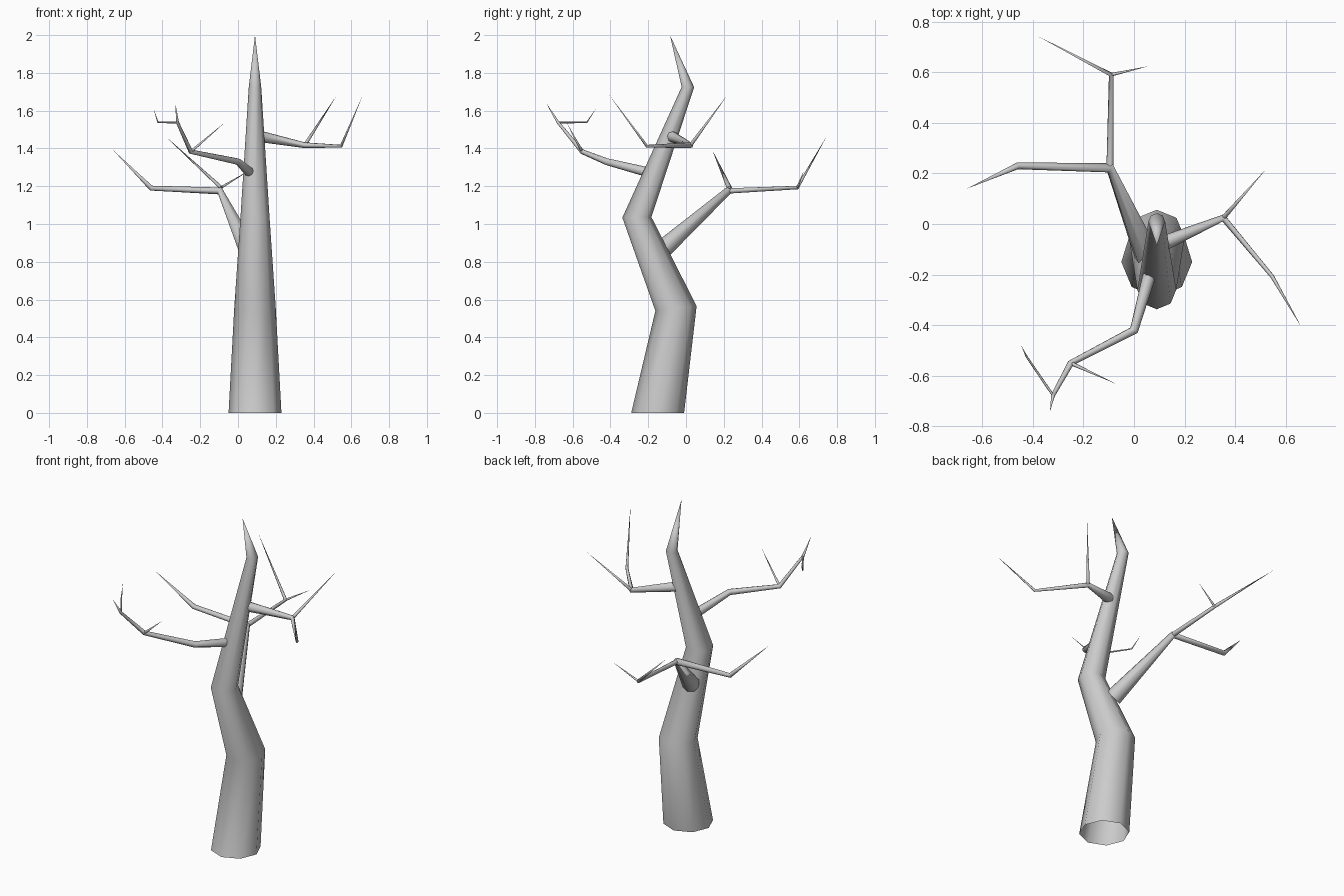
import bpy, bmesh, math
from mathutils import Vector

if "Cube" in bpy.data.objects:
    bpy.data.objects.remove(bpy.data.objects["Cube"])

SIDES = 8


def limb(name, points, start_normal=None):
    """Tapered open-based tube through (x, y, z, radius) points, ending in a point."""
    pos = [Vector(p[:3]) for p in points]
    dirs = [(b - a).normalized() for a, b in zip(pos, pos[1:])]
    bm = bmesh.new()
    rings = []
    u = Vector((1, 0, 0)) if abs(dirs[0].x) < 0.8 else Vector((0, 0, 1))
    for i in range(len(pos) - 1):
        if i == 0:
            n = Vector(start_normal) if start_normal else dirs[0]
        else:
            n = (dirs[i - 1] + dirs[i]).normalized()
        u = (u - n * u.dot(n)).normalized()
        v = n.cross(u)
        r = points[i][3]
        ring = []
        for k in range(SIDES):
            a = 2 * math.pi * k / SIDES
            ring.append(bm.verts.new(pos[i] + r * (u * math.cos(a) + v * math.sin(a))))
        rings.append(ring)
    for lo, hi in zip(rings, rings[1:]):
        for k in range(SIDES):
            j = (k + 1) % SIDES
            bm.faces.new((lo[k], lo[j], hi[j], hi[k]))
    tip = bm.verts.new(pos[-1])
    for k in range(SIDES):
        bm.faces.new((rings[-1][k], rings[-1][(k + 1) % SIDES], tip))
    for f in bm.faces:
        f.smooth = True
    mesh = bpy.data.meshes.new(name)
    bm.to_mesh(mesh)
    bm.free()
    obj = bpy.data.objects.new(name, mesh)
    bpy.context.collection.objects.link(obj)
    return obj


# Crooked trunk, open at the bottom
limb("trunk", [(0.09, -0.15, 0, 0.14), (0.09, -0.053, 0.553, 0.11),
               (0.09, -0.26, 1.035, 0.077), (0.09, 0.01, 1.725, 0.033),
               (0.09, -0.085, 2.0, 0)], start_normal=(0, 0, 1))

# Back branch: forks into a left limb and a rear limb
limb("back_branch", [(0.05, -0.12, 0.87, 0.05), (-0.095, 0.222, 1.175, 0.02),
                     (-0.46, 0.23, 1.19, 0.014), (-0.66, 0.14, 1.39, 0)])
limb("back_branch_fork", [(-0.095, 0.222, 1.175, 0.014), (-0.09, 0.59, 1.193, 0.01),
                          (-0.385, 0.745, 1.465, 0)])
limb("back_twig", [(-0.09, 0.59, 1.193, 0.007), (0.055, 0.623, 1.28, 0)])

# Front branch with its twigs
limb("front_branch", [(0.06, -0.205, 1.275, 0.026), (0.0, -0.42, 1.33, 0.018),
                      (-0.25, -0.55, 1.383, 0.013), (-0.32, -0.677, 1.537, 0.008),
                      (-0.332, -0.74, 1.64, 0)])
limb("front_twig_inner", [(-0.25, -0.55, 1.383, 0.008), (-0.07, -0.632, 1.537, 0)])
limb("front_twig_outer", [(-0.32, -0.677, 1.537, 0.005), (-0.424, -0.525, 1.538, 0.004),
                          (-0.447, -0.477, 1.61, 0)])

# Right branch with its fork
limb("right_branch", [(0.12, -0.075, 1.463, 0.03), (0.353, 0.024, 1.417, 0.015),
                      (0.546, -0.207, 1.412, 0.008), (0.662, -0.408, 1.685, 0)])
limb("right_twig", [(0.353, 0.024, 1.417, 0.01), (0.522, 0.217, 1.68, 0)])
